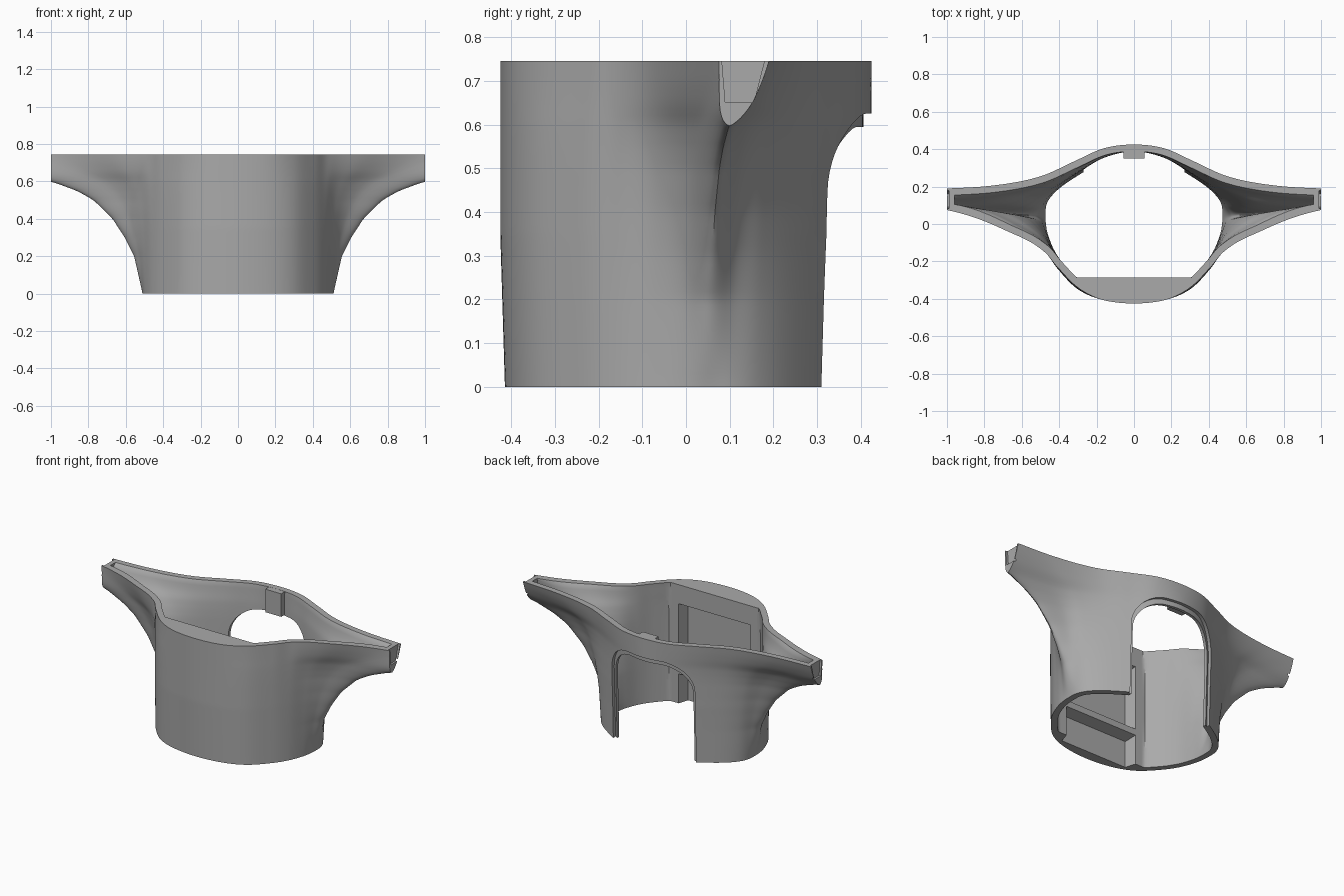
import bpy
import math
from mathutils import Vector

cube = bpy.data.objects.get("Cube")
if cube:
    bpy.data.objects.remove(cube, do_unlink=True)

TOP = 0.745
WALL = 0.037

grey = bpy.data.materials.new("plain grey")
grey.use_nodes = True
grey.diffuse_color = (0.4, 0.4, 0.4, 1)
grey.node_tree.nodes["Principled BSDF"].inputs["Base Color"].default_value = (0.4, 0.4, 0.4, 1)

# Half outline: foot (x, y) and matching virtual rim (x, y), front to back
OUTLINE = [
    (0, -.425, 0, -.425), (.17, -.405, .17, -.405), (.3, -.35, .3, -.34),
    (.4, -.25, .41, -.23), (.46, -.16, .49, -.14), (.495, -.07, .64, -.055),
    (.507, -.01, 1, .075), (.51, .05, 1.7, .17), (.505, .11, 1, .19),
    (.475, .17, .72, .21), (.41, .235, .5, .255), (.3, .31, .32, .335),
    (.17, .385, .16, .405), (0, .425, 0, .425)]
TIP = 7
# Flare amount against height
FLARE = [(0, 0), (.2, .038), (.3, .08), (.4, .135), (.5, .22), (.55, .295),
         (.6, .41), (.62, .5), (.65, .65), (.7, .85), (TOP, 1)]


def spline(a, b, c, d, t):
    return 0.5 * (2 * b + (c - a) * t + (2 * a - 5 * b + 4 * c - d) * t * t
                  + (3 * b - a - 3 * c + d) * t ** 3)


def flare(z):
    z = min(max(z, 0), TOP)
    for (z0, f0), (z1, f1) in zip(FLARE, FLARE[1:]):
        if z <= z1:
            return f0 + (f1 - f0) * (z - z0) / (z1 - z0)
    return 1


def smooth_flare(z):
    return sum(flare(z + k * 0.008) for k in (-1, 0, 1)) / 3


def section(z, inset, steps=8):
    """Closed outline at one height, optionally inset to make the cavity."""
    f = smooth_flare(z - inset * 0.8) if z < TOP else 1
    draft = 0.975 + 0.025 * min(max(z, 0) / 0.35, 1)
    half = [Vector((a + (c - a) * f, (b + (d - b) * f) * draft)) for a, b, c, d in OUTLINE]
    if inset:
        moved = []
        middle = 0.04 + 0.092 * f
        for i, p in enumerate(half):
            before = half[i - 1] if i else Vector((-half[1].x, half[1].y))
            after = half[i + 1] if i < len(half) - 1 else Vector((-p.x - half[i - 1].x, half[i - 1].y))
            along = (after - before).normalized()
            q = p - inset * Vector((along.y, -along.x))
            if i == TIP:
                q = Vector((p.x - inset, middle))
            elif i < TIP:
                q.y = min(q.y, middle - 0.015)
            else:
                q.y = max(q.y, middle + 0.015)
            moved.append(q)
        half = moved
    loop = half + [Vector((-p.x, p.y)) for p in reversed(half[1:-1])]
    n = len(loop)
    pts = []
    for i in range(n):
        ctrl = [loop[(i + k) % n] for k in (-1, 0, 1, 2)]
        pts += [spline(*ctrl, s / steps) for s in range(steps)]
    return pts


def add_mesh(name, verts, faces):
    mesh = bpy.data.meshes.new(name)
    mesh.from_pydata(verts, [], faces)
    mesh.materials.append(grey)
    obj = bpy.data.objects.new(name, mesh)
    bpy.context.collection.objects.link(obj)
    return obj


def stack(name, rings):
    """Closed solid from a list of equal rings."""
    n = len(rings[0])
    verts = [v for ring in rings for v in ring]
    faces = [(r * n + i, r * n + (i + 1) % n, (r + 1) * n + (i + 1) % n, (r + 1) * n + i)
             for r in range(len(rings) - 1) for i in range(n)]
    last = (len(rings) - 1) * n
    faces += [tuple(reversed(range(n))), tuple(range(last, last + n))]
    return add_mesh(name, verts, faces)


def loft(name, inset=0, front_limit=-1):
    levels = [-0.05] + [TOP * k / 48 for k in range(49)] + [0.8]
    return stack(name, [[(p.x, max(p.y, front_limit), z) for p in section(z, inset)]
                        for z in levels])


def box(name, x0, x1, y0, y1, z0, z1):
    return stack(name, [[(x0, y0, z), (x1, y0, z), (x1, y1, z), (x0, y1, z)] for z in (z0, z1)])


def combine(target, cutter, operation="DIFFERENCE"):
    cutter.hide_render = True
    mod = target.modifiers.new(operation, "BOOLEAN")
    mod.operation = operation
    mod.solver = "EXACT"
    mod.object = cutter
    bpy.ops.object.select_all(action="DESELECT")
    bpy.context.view_layer.objects.active = target
    target.select_set(True)
    bpy.ops.object.modifier_apply(modifier=mod.name)
    bpy.data.objects.remove(cutter, do_unlink=True)


def arch(name, half_width, top, radius):
    """Round-cornered doorway prism running through the back wall."""
    profile = [(half_width, -0.1)]
    for k in range(13):
        a = math.pi / 2 * k / 12
        profile.append((half_width - radius + radius * math.cos(a),
                        top - radius + radius * math.sin(a)))
    profile += [(-x, z) for x, z in reversed(profile)]
    return stack(name, [[(x, y, z) for x, z in profile] for y in (0.6, 0.12)])


# Outer body trimmed to the flat rim, foot and arm ends
shell = loft("flared_shell")
combine(shell, box("trim", -1, 1, -1, 1, 0, TOP), "INTERSECT")

# Cavity with the flat inner front
cavity = loft("cavity", WALL, -0.285)
combine(cavity, box("cavity_trim", -0.96, 0.96, -1, 1, -0.04, 0.79), "INTERSECT")
combine(shell, cavity)

# Back doorway with a stepped lip
combine(shell, arch("doorway", 0.27, 0.595, 0.17))
step = arch("doorway_step", 0.288, 0.625, 0.18)
combine(step, loft("step_core", 0.019))
combine(shell, step)

# Recessed panels on the inner front
for low, high in ((-0.05, 0.19), (0.22, 0.63)):
    slope = 0.025
    panel = stack("panel_cutter", [
        [(-w, y, low + d), (w, y, low + d), (w, y, high - d), (-w, y, high - d)]
        for w, y, d in ((0.255, -0.27, 0), (0.255 - slope, -0.35, slope))])
    combine(shell, panel)

# Shallow notch in each arm end
for side in (-1, 1):
    outline = [(0.09, 0.65), (0.155, 0.65), (0.183, 0.76), (0.081, 0.76)]
    xs = (0.988, 1.02) if side > 0 else (-1.02, -0.988)
    combine(shell, stack("end_notch", [[(x, y, z) for y, z in outline] for x in xs]))

# Locating tab inside the back rim
tab = box("rear_tab", -0.055, 0.055, 0.35, 0.4, 0.6, TOP - 0.0005)

for obj in (shell, tab):
    bpy.ops.object.select_all(action="DESELECT")
    bpy.context.view_layer.objects.active = obj
    obj.select_set(True)
    bpy.ops.object.shade_smooth_by_angle(angle=math.radians(30))
